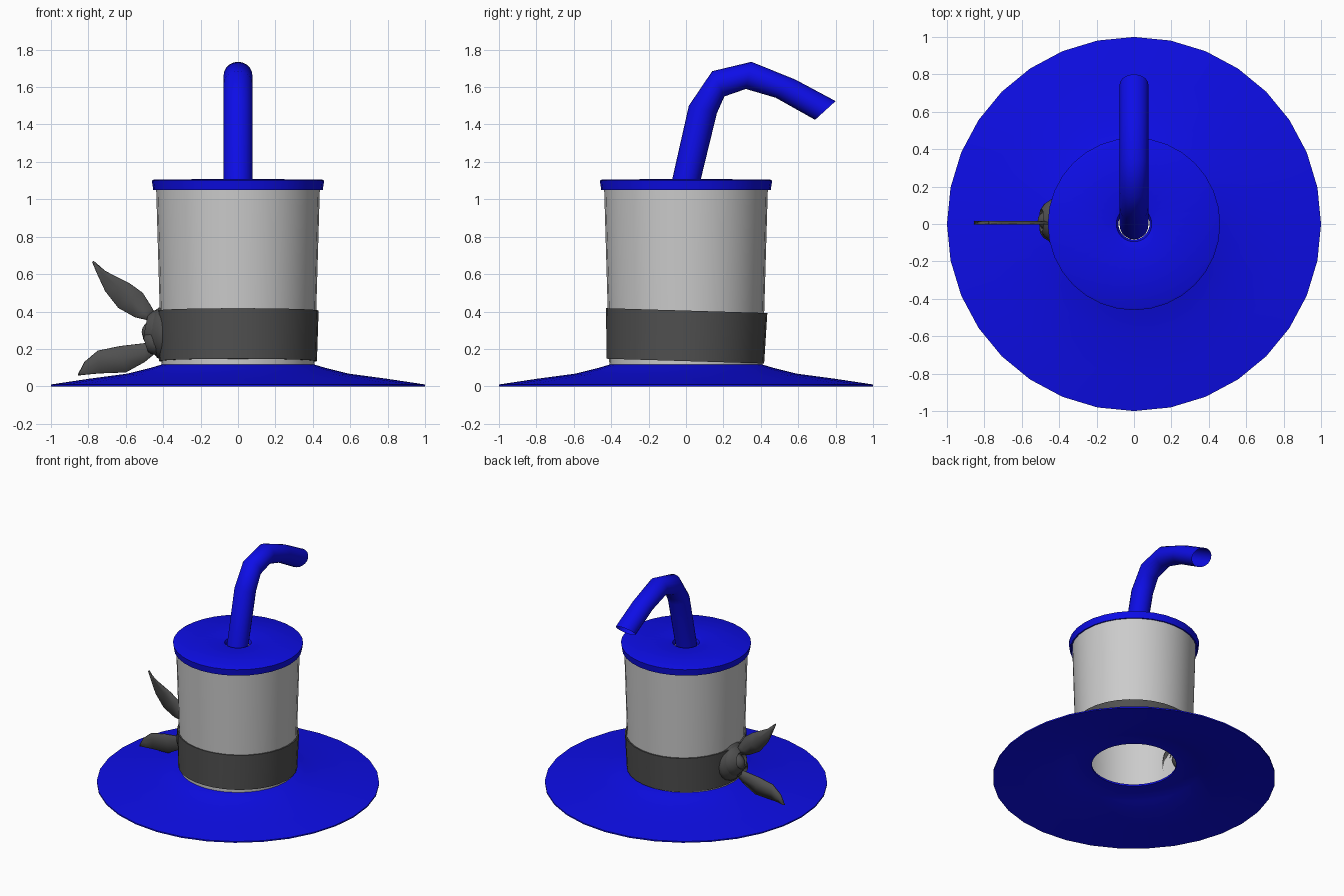
import bpy, bmesh, math
from mathutils import Matrix, Vector

if "Cube" in bpy.data.objects:
    bpy.data.objects.remove(bpy.data.objects["Cube"])


def material(name, rgb):
    m = bpy.data.materials.new(name)
    m.diffuse_color = (*rgb, 1)
    m.use_nodes = True
    m.node_tree.nodes["Principled BSDF"].inputs["Base Color"].default_value = m.diffuse_color
    return m


BLUE = material("blue", (0.004, 0.004, 0.8))
DARK = material("charcoal", (0.08, 0.08, 0.08))


def finish(name, bm, mat=None, angle=40, solid=0.0):
    bmesh.ops.recalc_face_normals(bm, faces=bm.faces)
    me = bpy.data.meshes.new(name)
    bm.to_mesh(me)
    bm.free()
    ob = bpy.data.objects.new(name, me)
    bpy.context.collection.objects.link(ob)
    if mat:
        me.materials.append(mat)
    bpy.ops.object.select_all(action='DESELECT')
    ob.select_set(True)
    bpy.context.view_layer.objects.active = ob
    bpy.ops.object.shade_smooth_by_angle(angle=math.radians(angle))
    if solid:
        s = ob.modifiers.new("thickness", 'SOLIDIFY')
        s.thickness = solid
        s.offset = 0
    return ob


def skin(bm, rings, closed=False):
    # join successive rings of vertices with quads
    rows = [[bm.verts.new(p) for p in r] for r in rings]
    if closed:
        rows.append(rows[0])
    for a, b in zip(rows, rows[1:]):
        n = len(a)
        for i in range(n):
            j = (i + 1) % n
            bm.faces.new((a[i], a[j], b[j], b[i]))


def revolve(name, profile, mat=None, closed=True, segs=32, solid=0.0, matrix=None):
    bm = bmesh.new()
    angles = [math.tau * i / segs for i in range(segs)]
    skin(bm, [[(r * math.cos(a), r * math.sin(a), z) for a in angles] for r, z in profile], closed)
    if matrix:
        bm.transform(matrix)
    return finish(name, bm, mat, solid=solid)


# Saucer-like brim with an open centre
revolve("brim", [(1, 0.01), (0.80, 0.04), (0.59, 0.068), (0.47, 0.098), (0.40, 0.119), (0.30, 0.122),
                 (0.30, 0.108), (0.40, 0.105), (0.47, 0.085), (0.59, 0.056), (0.80, 0.028), (1, 0.0)], BLUE)

# Tapered cup wall
revolve("cup", [(0.41, 0.118), (0.438, 1.07), (0.43, 1.07), (0.402, 0.118)])

# Lid with a small sunken straw hole
revolve("lid", [(0.453, 1.05), (0.461, 1.1), (0.45, 1.106), (0.13, 1.108), (0.095, 1.10), (0.083, 1.07),
                (0.09, 1.065), (0.14, 1.09), (0.44, 1.09), (0.443, 1.05)], BLUE)

# Slightly tilted band
tilt = Matrix.Translation((0, 0, 0.27)) @ Matrix.Rotation(-0.03, 4, 'X')
revolve("band", [(0.422, -0.135), (0.431, 0.135), (0.421, 0.135), (0.412, -0.135)], DARK, matrix=tilt)

# Bent straw: each ring spans an upper and a lower point in the y-z plane
bends = [((-0.082, 1.07), (0.07, 1.07)), ((0.015, 1.5), (0.165, 1.46)), ((0.14, 1.685), (0.205, 1.55)),
         ((0.35, 1.735), (0.32, 1.59)), ((0.585, 1.64), (0.48, 1.543)), ((0.8, 1.525), (0.69, 1.425))]
rings = []
for a, b in bends:
    a, b = Vector((0, *a)), Vector((0, *b))
    mid, half = (a + b) / 2, (a - b) / 2
    rings.append([mid + half * math.cos(t) + Vector((0.077 * math.sin(t), 0, 0))
                  for t in (math.tau * i / 20 for i in range(20))])
bm = bmesh.new()
skin(bm, rings)
finish("straw", bm, BLUE, angle=60)


# Leaves: matching points along the upper and lower edges, tip first
def leaf(name, upper, lower):
    bm = bmesh.new()
    rows = []
    for (ux, uz), (lx, lz) in zip(upper, lower):
        rows.append([bm.verts.new(p) for p in
                     ((ux, 0.0, uz), ((ux + lx) / 2, 0.012, (uz + lz) / 2), (lx, 0.0, lz))])
    for a, b in zip(rows, rows[1:]):
        for i in range(2):
            bm.faces.new((a[i], a[i + 1], b[i + 1], b[i]))
    finish(name, bm, DARK, solid=0.008)


leaf("upper_leaf",
     [(-0.775, 0.67), (-0.71, 0.615), (-0.58, 0.55), (-0.51, 0.50), (-0.46, 0.42), (-0.43, 0.36)],
     [(-0.777, 0.665), (-0.755, 0.61), (-0.71, 0.51), (-0.64, 0.42), (-0.55, 0.37), (-0.44, 0.345)])
leaf("lower_leaf",
     [(-0.853, 0.065), (-0.82, 0.13), (-0.75, 0.19), (-0.63, 0.215), (-0.5, 0.23), (-0.44, 0.24)],
     [(-0.855, 0.06), (-0.80, 0.065), (-0.74, 0.07), (-0.60, 0.075), (-0.5, 0.13), (-0.44, 0.18)])


# Flower: nested petal bowls around a bud, facing -x
def facing_out(x, y, z, lean=0.0):
    return Matrix.Translation((x, y, z)) @ Matrix.Rotation(-math.pi / 2 + lean, 4, 'Y')


for name, size, depth, pos, lean in (
        ("outer_petals", 0.15, 0.10, (-0.38, 0.01, 0.29), 0.1),
        ("middle_petals", 0.115, 0.10, (-0.41, 0.02, 0.30), 0.2),
        ("inner_petals", 0.07, 0.07, (-0.435, -0.02, 0.24), -0.3)):
    bowl = [(size * math.cos(t), depth * math.sin(t)) for t in (0, 0.35, 0.7, 1.0)]
    bowl.append((bowl[-1][0] * 0.75, depth * 0.6))
    bowl.append((0.01, depth * 0.5))
    revolve(name, bowl, DARK, closed=False, segs=20, solid=0.006, matrix=facing_out(*pos, lean))

bm = bmesh.new()
bmesh.ops.create_uvsphere(bm, u_segments=16, v_segments=10, radius=1)
bm.transform(facing_out(-0.43, 0.02, 0.29) @ Matrix.Diagonal((0.07, 0.06, 0.085, 1)))
finish("bud", bm, DARK)
